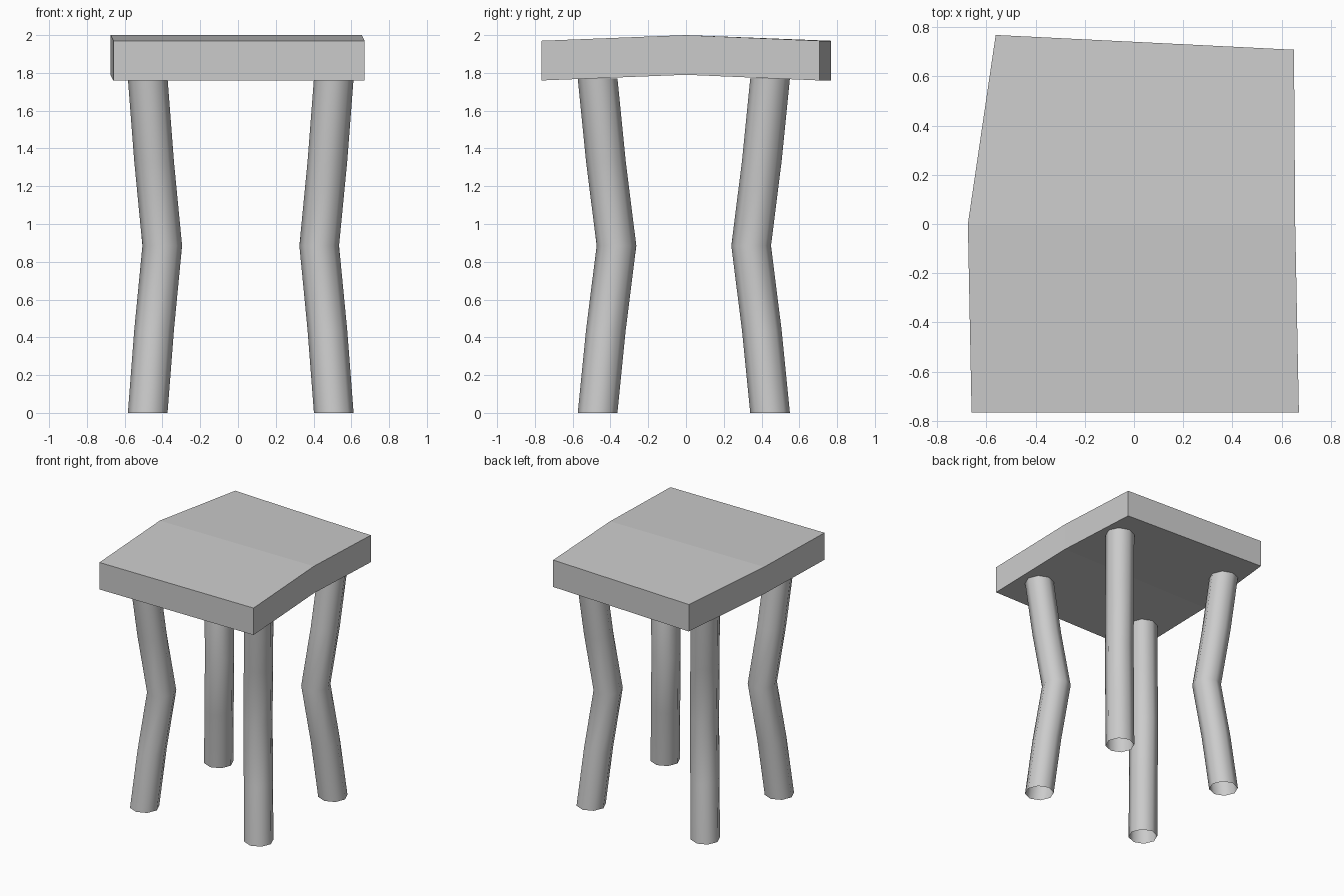
import bpy, bmesh
from math import radians, cos, sin, pi

if "Cube" in bpy.data.objects:
    bpy.data.objects.remove(bpy.data.objects["Cube"])


def add_object(name, bm):
    bmesh.ops.recalc_face_normals(bm, faces=bm.faces)
    mesh = bpy.data.meshes.new(name)
    bm.to_mesh(mesh)
    bm.free()
    obj = bpy.data.objects.new(name, mesh)
    bpy.context.collection.objects.link(obj)
    return obj


# Seat: two slabs sloping away from a low ridge along y = 0
def make_seat(thickness=0.21):
    rows = [(-0.765, -0.66, 0.67, 0), (0, -0.675, 0.655, 0), (0.768, -0.562, 0.65, -0.06)]
    bm = bmesh.new()
    top = []
    for y, left, right, shift in rows:
        z = 2.0 if y == 0 else 1.97
        top.append((bm.verts.new((left, y, z)), bm.verts.new((right, y + shift, z))))
    faces = [bm.faces.new((a[0], a[1], b[1], b[0])) for a, b in zip(top, top[1:])]
    extruded = bmesh.ops.extrude_face_region(bm, geom=faces, use_keep_orig=True)
    lower = [g for g in extruded["geom"] if isinstance(g, bmesh.types.BMVert)]
    bmesh.ops.translate(bm, verts=lower, vec=(0, 0, -thickness))
    add_object("seat", bm)


# Leg: open tube bowed inwards towards the centre of the stool
def make_leg(name, x, y, sides=8, radius=0.105):
    sx, sy = (-1 if x > 0 else 1), (-1 if y > 0 else 1)
    bm = bmesh.new()
    rings = []
    for z, bow in [(0, 0), (0.44, 0.44), (0.885, 1), (1.33, 0.44), (1.77, 0)]:
        cx, cy = x + sx * 0.077 * bow, y + sy * 0.1 * bow
        rings.append([bm.verts.new((cx + radius * cos(2 * pi * i / sides),
                                    cy + radius * sin(2 * pi * i / sides), z))
                      for i in range(sides)])
    for a, b in zip(rings, rings[1:]):
        for i in range(sides):
            j = (i + 1) % sides
            bm.faces.new((a[i], a[j], b[j], b[i])).smooth = True
    obj = add_object(name, bm)
    bpy.context.view_layer.objects.active = obj
    obj.select_set(True)
    bpy.ops.object.shade_smooth_by_angle(angle=radians(60))
    obj.select_set(False)


make_seat()
for side, x in (("left", -0.478), ("right", 0.507)):
    for end, y in (("front", -0.468), ("back", 0.445)):
        make_leg(f"{end}_{side}_leg", x, y)
